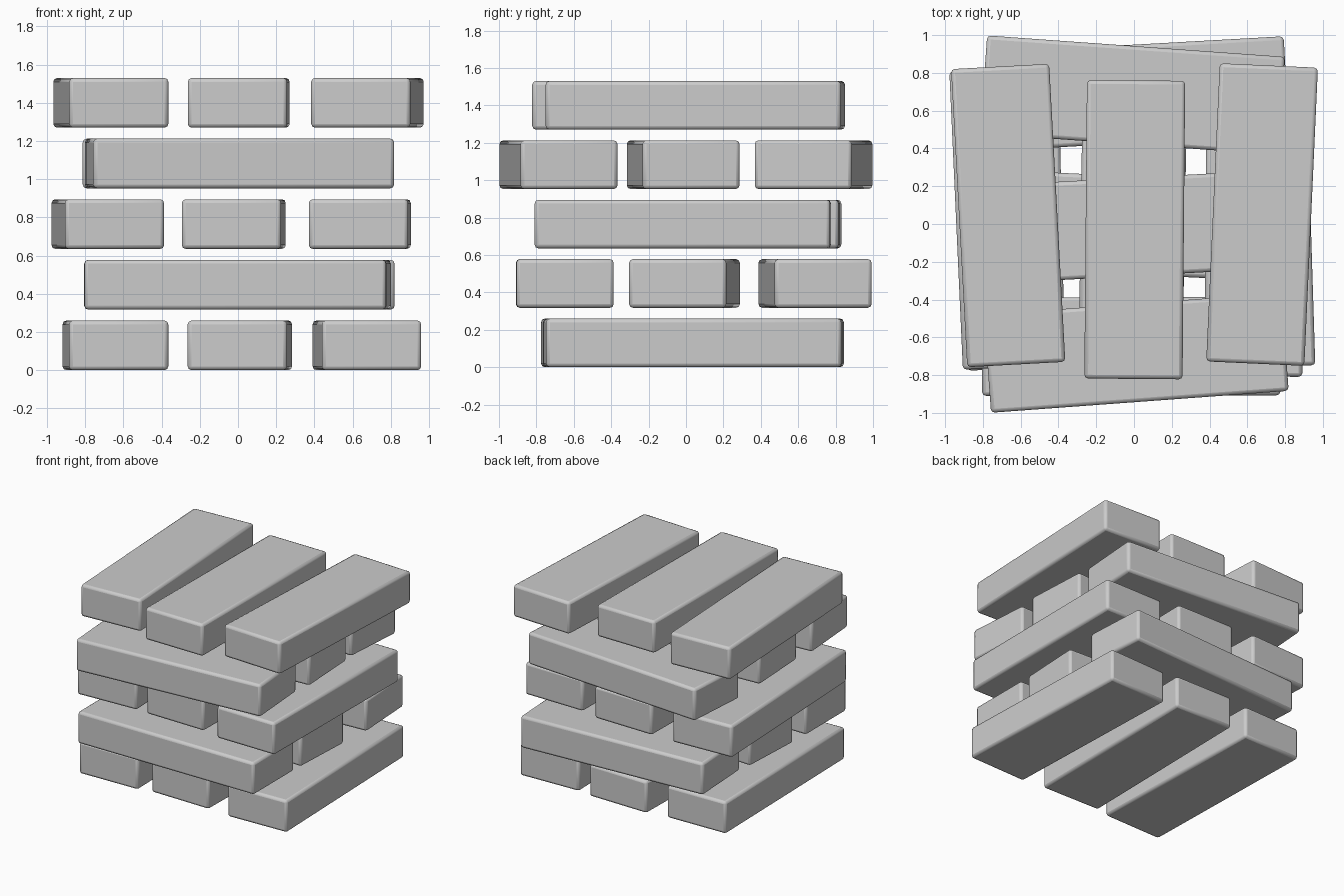
import bpy
from math import radians, pi

if "Cube" in bpy.data.objects:
    bpy.data.objects.remove(bpy.data.objects["Cube"])

LENGTH, WIDTH, HEIGHT, STEP = 1.58, 0.52, 0.26, 0.3175

# each layer: (x, y, twist in degrees) of its three beams; layers alternate direction
LAYERS = [
    [(-0.642, 0.02, 1.25), (0.01, 0.05, -1.0), (0.675, 0.034, 1.8)],
    [(-0.015, -0.648, 0.1), (0.0, -0.008, -2.7), (0.018, 0.69, 3.2)],
    [(-0.682, 0.03, 2.6), (-0.022, 0.03, -0.9), (0.638, -0.017, -0.5)],
    [(0.012, -0.682, 4.2), (0.0, -0.015, 3.1), (-0.008, 0.682, -4.1)],
    [(-0.666, 0.045, 3.1), (0.004, -0.03, -0.5), (0.678, 0.05, -2.6)],
]


def beam(name, x, y, z, angle):
    bpy.ops.mesh.primitive_cube_add(size=1, location=(x, y, z))
    ob = bpy.context.object
    ob.name = name
    ob.scale = (LENGTH, WIDTH, HEIGHT)
    bpy.ops.object.transform_apply(location=False, rotation=False, scale=True)
    ob.rotation_euler.z = angle
    # softened edges
    bev = ob.modifiers.new("soft_edges", 'BEVEL')
    bev.width = 0.02
    bev.segments = 2
    bpy.ops.object.shade_smooth_by_angle(angle=radians(40))
    return ob


# crosswise stack of beams
for i, layer in enumerate(LAYERS):
    base = pi / 2 if i % 2 == 0 else 0.0
    for j, (x, y, twist) in enumerate(layer):
        beam(f"beam_layer{i + 1}_{j + 1}", x, y, HEIGHT / 2 + i * STEP, base + radians(twist))
